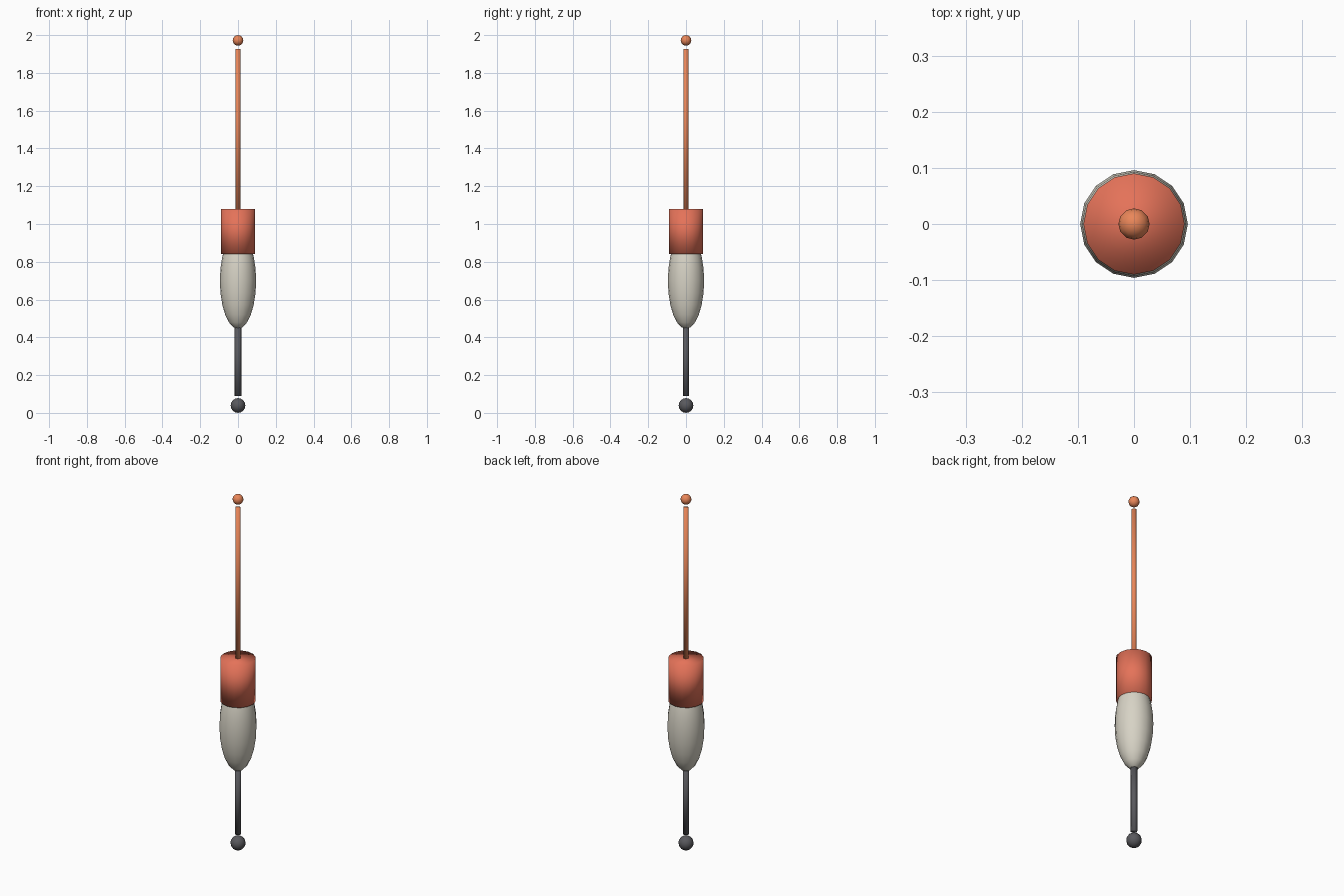
import bpy

if "Cube" in bpy.data.objects:
    bpy.data.objects.remove(bpy.data.objects["Cube"])


def finish(name, mat):
    ob = bpy.context.object
    ob.name = name
    ob.data.materials.append(mat)
    bpy.ops.object.transform_apply(location=False, rotation=False, scale=True)
    bpy.ops.object.shade_smooth()
    return ob


def material(name, rgb):
    m = bpy.data.materials.new(name)
    m.diffuse_color = (*rgb, 1)
    m.use_nodes = True
    m.node_tree.nodes["Principled BSDF"].inputs["Base Color"].default_value = m.diffuse_color
    return m


def rod(name, r, z0, z1, sides, mat, turn=0.0):
    bpy.ops.mesh.primitive_cylinder_add(vertices=sides, radius=r, depth=z1 - z0,
                                        location=(0, 0, (z0 + z1) / 2),
                                        rotation=(0, 0, turn))
    return finish(name, mat)


def ball(name, r, z, segs, rings, mat, half_height=None):
    bpy.ops.mesh.primitive_uv_sphere_add(segments=segs, ring_count=rings, radius=1,
                                         location=(0, 0, z))
    bpy.context.object.scale = (r, r, half_height or r)
    return finish(name, mat)


dark = material("dark", (0.10, 0.10, 0.11))
cream = material("cream", (0.68, 0.65, 0.56))
red = material("red", (0.78, 0.17, 0.10))
orange = material("orange", (0.82, 0.24, 0.10))

# weight and lower stem
ball("bottom_weight", 0.039, 0.039, 12, 8, dark)
rod("lower_stem", 0.0175, 0.09, 0.46, 6, dark, turn=0.5235988)

# float body with its painted band
ball("float_body", 0.096, 0.70, 16, 12, cream, half_height=0.255)
rod("painted_band", 0.09, 0.84, 1.08, 16, red)

# antenna and tip bead
rod("antenna", 0.014, 1.07, 1.926, 6, orange, turn=0.5235988)
ball("tip_bead", 0.028, 1.972, 12, 8, orange)
